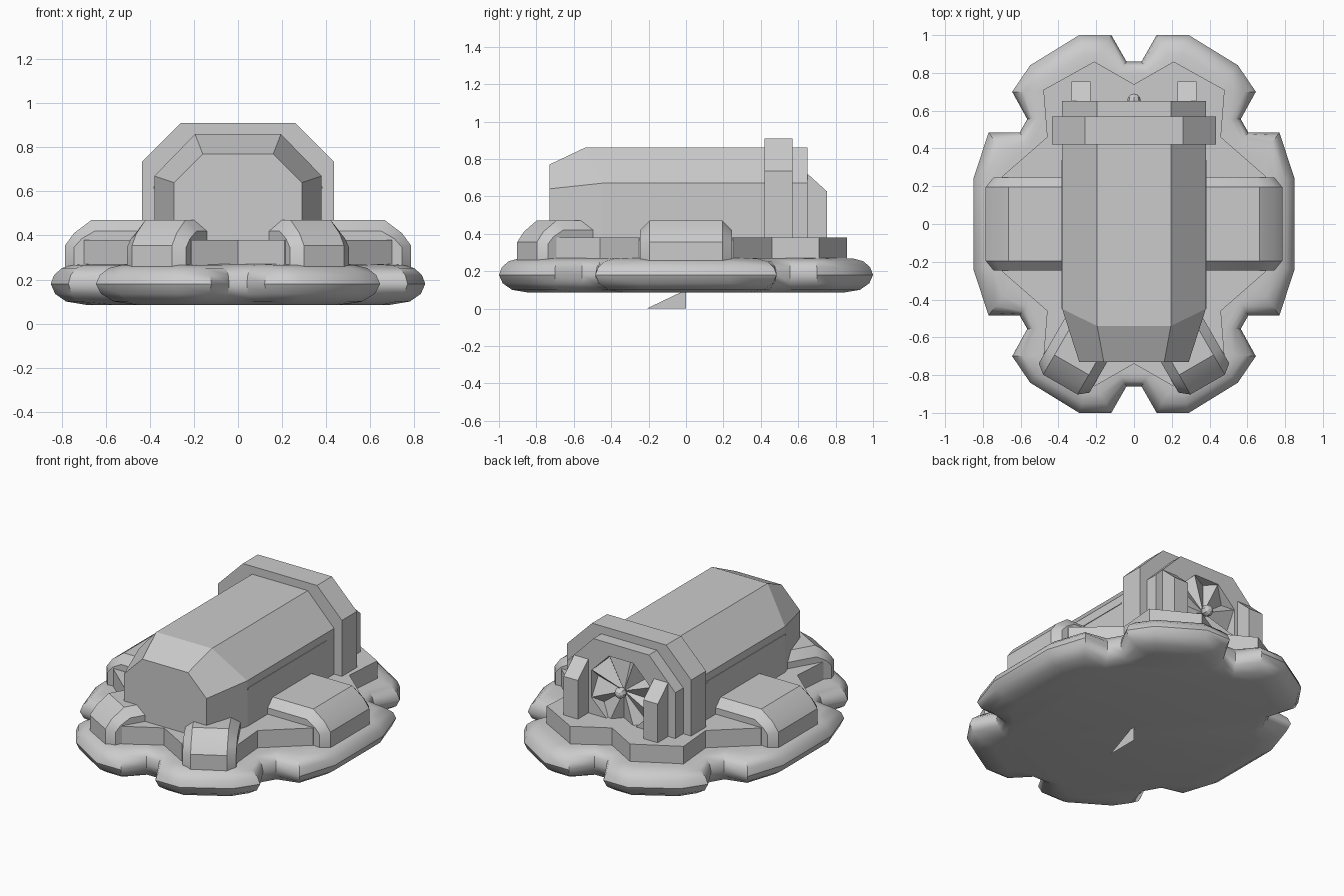
import bpy, bmesh, math
from mathutils import Vector, Matrix

if "Cube" in bpy.data.objects:
    bpy.data.objects.remove(bpy.data.objects["Cube"])


def finish(name, bm, smooth=None):
    bmesh.ops.recalc_face_normals(bm, faces=bm.faces)
    me = bpy.data.meshes.new(name)
    bm.to_mesh(me)
    bm.free()
    ob = bpy.data.objects.new(name, me)
    bpy.context.collection.objects.link(ob)
    if smooth:
        bpy.ops.object.select_all(action='DESELECT')
        ob.select_set(True)
        bpy.context.view_layer.objects.active = ob
        bpy.ops.object.shade_smooth_by_angle(angle=math.radians(smooth))
    return ob


def loft(name, rings, smooth=None, matrix=None):
    """Bridge closed rings of equal length and cap both ends."""
    bm = bmesh.new()
    vs = [[bm.verts.new(p) for p in r] for r in rings]
    n = len(vs[0])
    for a, b in zip(vs, vs[1:]):
        for i in range(n):
            j = (i + 1) % n
            bm.faces.new((a[i], a[j], b[j], b[i]))
    bm.faces.new(vs[0])
    bm.faces.new(vs[-1])
    if matrix:
        bm.transform(matrix)
    return finish(name, bm, smooth)


def four_way(quarter):
    """Mirror a back-right quarter outline to all four corners (clockwise)."""
    right = quarter + [(x, -y) for x, y in reversed(quarter)]
    out = right + [(-x, y) for x, y in reversed(right)]
    return [p for i, p in enumerate(out) if p != out[i - 1]]


def inset(outline, d):
    """Mitred inset of a clockwise outline, gentler at concave corners."""
    res = []
    for i, p in enumerate(outline):
        p = Vector(p)
        e1 = (p - Vector(outline[i - 1])).normalized()
        e2 = (Vector(outline[(i + 1) % len(outline)]) - p).normalized()
        n1, n2 = Vector((e1.y, -e1.x)), Vector((e2.y, -e2.x))
        reflex = e1.x * e2.y - e1.y * e2.x > 0
        res.append(p + (n1 + n2) / (1 + n1.dot(n2)) * d * (0.5 if reflex else 1))
    return res


# Lobed air cushion skirt with a rounded rim
skirt = four_way([(.04, .86), (.12, 1), (.29, 1), (.55, .84), (.645, .7),
                  (.565, .555), (.605, .485), (.77, .485), (.85, .24)])
rim = [(.16, .085), (.07, .1), (.02, .135), (0, .18), (.015, .22),
       (.05, .252), (.1, .266), (.155, .27)]
loft("skirt", [[(p.x, p.y, z) for p in inset(skirt, d)] for d, z in rim], 40)

# Raised deck plate
deck = four_way([(0, .74), (.21, .86), (.48, .71), (.46, .46), (.7, .25)])
loft("deck", [[(x, y, z) for x, y in deck] for z in (.25, .38)])


# Main hull: chamfered cross-sections along y, tapered nose
def arch(w, shoulder, tw, top, y, ty=None):
    ty = y if ty is None else ty
    return [(w, y, .3), (w, y, shoulder), (tw, ty, top),
            (-tw, ty, top), (-w, y, shoulder), (-w, y, .3)]


hull = loft("hull", [arch(.29, .64, .16, .77, -.73),
                     arch(.38, .67, .195, .86, -.45, -.54),
                     arch(.38, .67, .195, .86, .65)])
loft("hull_band", [arch(.435, .735, .26, .91, y) for y in (.42, .57)])

# Octagonal fan recess in the hull's rear face
FZ, FR = .57, .225


def octagon(r, y):
    return [(r * math.cos(a), y, FZ + r * math.sin(a))
            for a in [math.radians(22.5 + 45 * i) for i in range(8)]]


cutter = loft("recess_cutter", [octagon(FR, .55), octagon(FR, .7)])
cutter.hide_render = True
cutter.hide_viewport = True
mod = hull.modifiers.new("recess", 'BOOLEAN')
mod.operation = 'DIFFERENCE'
mod.object = cutter
mod.solver = 'EXACT'

# Pitched fan blades and hub
bm = bmesh.new()
for i in range(8):
    a, b, c = [math.radians(22.5 + 45 * i + s) for s in (0, 30, 45)]
    pts = [(FR * math.cos(t), y, FZ + FR * math.sin(t))
           for t, y in ((a, .645), (b, .58), (c, .645))]
    o, p, q, r = [bm.verts.new(v) for v in [(0, .62, FZ)] + pts]
    bm.faces.new((o, p, q))
    bm.faces.new((o, q, r))
finish("fan_blades", bm)
bm = bmesh.new()
bmesh.ops.create_uvsphere(bm, u_segments=8, v_segments=6, radius=.036,
                          matrix=Matrix.Translation((0, .654, FZ))
                          @ Matrix.Rotation(math.pi / 2, 4, 'X'))
finish("fan_hub", bm)


# Rounded pods: local x runs outward, tip at x = 0
def pod(name, length, half, inner, matrix):
    outer = [(-.12, .47), (-.04, .41), (0, .355), (0, .25)]
    side = [(-.135, .42), (-.075, .385), (-.04, .345), (-.04, .25)]
    outer = [(-length, .25), (-length, .47)] + outer
    side = [(-length, .25), (-length, .42)] + side
    rings = [[(x, s * w, z) for x, z in prof] for s, w, prof in
             ((-1, half, side), (-1, inner, outer),
              (1, inner, outer), (1, half, side))]
    loft(name, rings, 35, matrix)


for s, tag in ((1, "right"), (-1, "left")):
    pod("side_pod_" + tag, .45, .245, .195,
        Matrix.Translation((s * .785, 0, 0))
        @ Matrix.Rotation(0 if s > 0 else math.pi, 4, 'Z'))
    pod("front_pod_" + tag, .4, .155, .105,
        Matrix.Translation((s * .39, -.85, 0))
        @ Matrix.Rotation(math.radians(-90 + s * 30), 4, 'Z'))
    # Rear pillar with a sloped top
    loft("rear_pillar_" + tag,
         [[(s * x, .63, .3), (s * x, .755, .3), (s * x, .755, .625),
           (s * x, .65, .72), (s * x, .63, .72)] for x in (.23, .33)])
    # Thin side trim line
    loft("side_trim_" + tag,
         [[(s * x, y, z) for x, z in
           ((.37, .613), (.384, .613), (.384, .623), (.37, .623))]
          for y in (-.45, .34)])

# Flat triangular keel fin under the skirt
bm = bmesh.new()
bm.faces.new([bm.verts.new(v) for v in
              ((0, -.21, 0), (0, 0, 0), (0, 0, .1))])
finish("keel_fin", bm)
